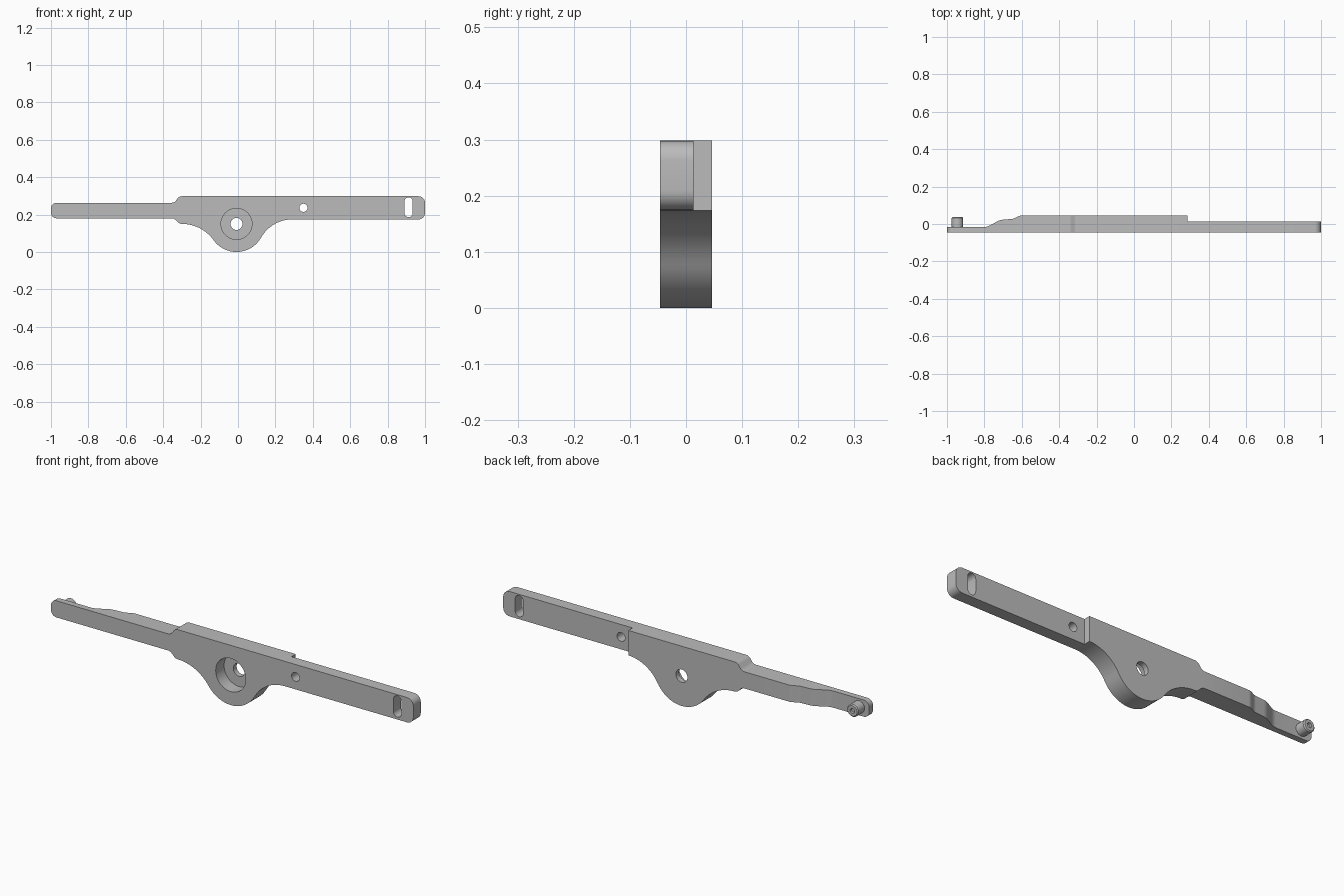
import bpy, bmesh
from math import cos, sin, radians, pi
from mathutils import Matrix, Vector

if "Cube" in bpy.data.objects:
    bpy.data.objects.remove(bpy.data.objects["Cube"])

steel = bpy.data.materials.new("Grey steel")
steel.use_nodes = True
steel.diffuse_color = (0.5, 0.5, 0.5, 1)
steel.node_tree.nodes["Principled BSDF"].inputs["Base Color"].default_value = (0.5, 0.5, 0.5, 1)

BACK = 0.046          # half of the full thickness
ARM_BACK = 0.013      # back face of the long right-hand arm
TIP_BACK = -0.016     # back face of the thin tip


def arc(cx, cz, r, a0, a1, n=8):
    angles = [radians(a0 + (a1 - a0) * i / n) for i in range(n + 1)]
    return [(cx + r * cos(a), cz + r * sin(a)) for a in angles]


def ease(p, q, n=10):
    """S-shaped ramp between two points."""
    steps = [i / n for i in range(n + 1)]
    return [(p[0] + (q[0] - p[0]) * t, p[1] + (q[1] - p[1]) * t * t * (3 - 2 * t)) for t in steps]


def finish(name, bm):
    bmesh.ops.recalc_face_normals(bm, faces=bm.faces)
    mesh = bpy.data.meshes.new(name)
    bm.to_mesh(mesh)
    bm.free()
    mesh.materials.append(steel)
    ob = bpy.data.objects.new(name, mesh)
    bpy.context.collection.objects.link(ob)
    return ob


def prism(name, outline, lo, hi, axis="Y"):
    """Extrude an outline along Y (outline in x, z) or Z (outline in x, y)."""
    bm = bmesh.new()
    place = (lambda p: (p[0], lo, p[1])) if axis == "Y" else (lambda p: (p[0], p[1], lo))
    face = bm.faces.new([bm.verts.new(place(p)) for p in outline])
    shift = Vector((0, hi - lo, 0)) if axis == "Y" else Vector((0, 0, hi - lo))
    out = bmesh.ops.extrude_face_region(bm, geom=[face])
    bmesh.ops.translate(bm, vec=shift, verts=[v for v in out["geom"] if isinstance(v, bmesh.types.BMVert)])
    return finish(name, bm)


def select(ob):
    bpy.ops.object.select_all(action="DESELECT")
    ob.select_set(True)
    bpy.context.view_layer.objects.active = ob


def cut(ob, cutter):
    select(ob)
    mod = ob.modifiers.new("cut", "BOOLEAN")
    mod.operation, mod.solver, mod.object = "DIFFERENCE", "EXACT", cutter
    bpy.ops.object.modifier_apply(modifier=mod.name)
    bpy.data.objects.remove(cutter)


# Lever silhouette, clockwise from the left tip
hub_x, hub_z = -0.008, 0.15
outline = (
    arc(-0.97, 0.21, 0.03, 180, 270)[::-1]             # lower tip corner
    + arc(-0.97, 0.233, 0.03, 180, 90)                 # upper tip corner
    + arc(-0.355, 0.293, 0.03, -90, -45, 5)            # shoulder up to the body
    + arc(-0.30, 0.268, 0.03, 135, 90, 5)
    + arc(0.965, 0.263, 0.035, 90, 0)                  # right end corners
    + arc(0.965, 0.209, 0.035, 0, -90)
    + arc(0.29, -0.017, 0.191, 90, 150.9, 16)          # sweep into the hub
    + arc(hub_x, hub_z, 0.15, -29.1, -144.4, 28)       # hub underside
    + arc(-0.30, -0.059, 0.209, 35.6, 90, 16)          # sweep out of the hub
    + arc(-0.30, 0.18, 0.03, 270, 225, 5)              # lower shoulder
    + arc(-0.355, 0.15, 0.03, 45, 90, 5)
)
clean = [p for i, p in enumerate(outline)
         if (Vector(p) - Vector(outline[i - 1])).length > 1e-4]
lever = prism("lever_arm", clean, -BACK, BACK)

# Relieved back of the right arm and the stepped ramp to the thin tip
cut(lever, prism("arm_relief", [(0.286, ARM_BACK), (1.1, ARM_BACK), (1.1, 0.1), (0.286, 0.1)], -0.1, 0.4, "Z"))
ramp = (
    [(-1.1, 0.1), (-1.1, TIP_BACK)]
    + ease((-0.80, TIP_BACK), (-0.70, 0.023))
    + ease((-0.655, 0.027), (-0.60, BACK))
    + [(-0.60, 0.1)]
)
cut(lever, prism("tip_relief", ramp, -0.1, 0.4, "Z"))

# Pivot recess and bore, small hole, end slot
cut(lever, prism("recess_cutter", arc(hub_x, hub_z, 0.083, 0, 360, 48)[:-1], -0.1, 0.02))
cut(lever, prism("bore_cutter", arc(hub_x, hub_z, 0.032, 0, 360, 32)[:-1], -0.1, 0.1))
cut(lever, prism("hole_cutter", arc(0.35, 0.236, 0.022, 0, 360, 24)[:-1], -0.1, 0.1))
slot = arc(0.912, 0.27, 0.022, 0, 180, 12) + arc(0.912, 0.208, 0.022, 180, 360, 12)
cut(lever, prism("slot_cutter", slot, -0.1, 0.1))

# Chamfered pin with a centre dimple on the back of the tip
bm = bmesh.new()
rings = [(0, -0.03), (0.031, -0.03), (0.031, 0.032), (0.026, 0.037), (0.012, 0.037), (0.010, 0.028), (0, 0.028)]
verts = [bm.verts.new((r, y, 0)) for r, y in rings]
edges = [bm.edges.new(pair) for pair in zip(verts, verts[1:])]
bmesh.ops.spin(bm, geom=verts + edges, cent=(0, 0, 0), axis=(0, 1, 0), angle=2 * pi, steps=32)
bmesh.ops.remove_doubles(bm, verts=bm.verts, dist=1e-5)
bmesh.ops.transform(bm, matrix=Matrix.Translation((-0.944, 0, 0.222)), verts=bm.verts)
pin = finish("tip_pin", bm)

for ob in (lever, pin):
    select(ob)
    bpy.ops.object.shade_smooth_by_angle(angle=radians(30))
